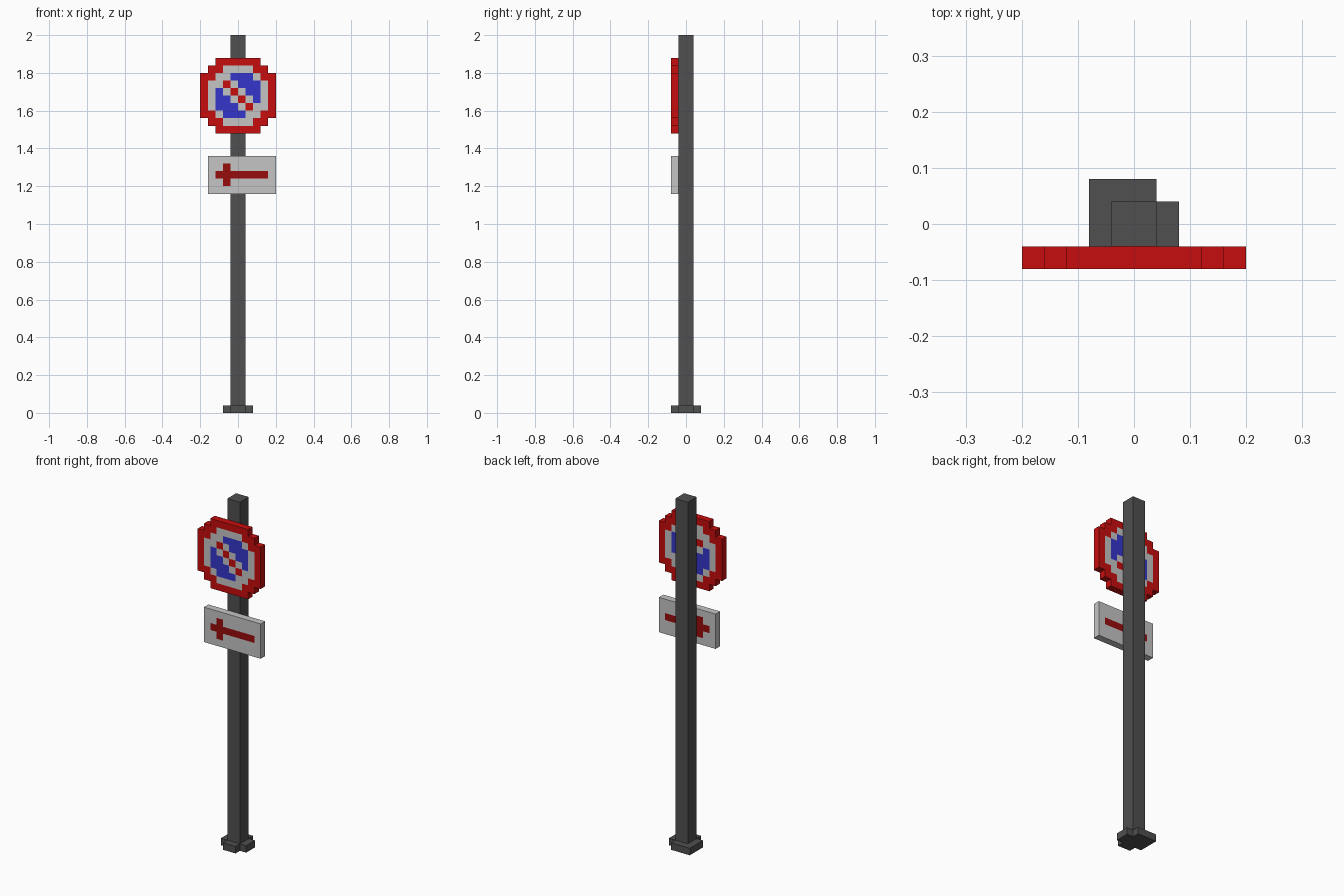
import bpy
import bmesh

if "Cube" in bpy.data.objects:
    bpy.data.objects.remove(bpy.data.objects["Cube"])

U = 0.04  # size of one block


def material(name, rgb):
    m = bpy.data.materials.new(name)
    m.diffuse_color = (*rgb, 1.0)
    m.use_nodes = True
    m.node_tree.nodes["Principled BSDF"].inputs["Base Color"].default_value = m.diffuse_color
    return m


MATS = {
    "G": material("dark grey", (0.08, 0.08, 0.08)),
    "R": material("bright red", (0.57, 0.004, 0.004)),
    "W": material("light grey", (0.56, 0.56, 0.56)),
    "B": material("blue", (0.035, 0.035, 0.6)),
    "A": material("dark red", (0.31, 0.004, 0.004)),
}


def block_plate(name, rows, place):
    """Coloured block pattern (top row first), one block thick.
    place maps pattern column/row lines to a 3D point."""
    keys = sorted(set("".join(rows)) - {"."})
    me = bpy.data.meshes.new(name)
    for k in keys:
        me.materials.append(MATS[k])
    bm = bmesh.new()
    for r, row in enumerate(rows):
        for c, k in enumerate(row):
            if k == ".":
                continue
            corners = [(c, r + 1), (c + 1, r + 1), (c + 1, r), (c, r)]
            f = bm.faces.new([bm.verts.new(place(i, j)) for i, j in corners])
            f.material_index = keys.index(k)
    bmesh.ops.remove_doubles(bm, verts=bm.verts, dist=U / 100)
    bm.to_mesh(me)
    bm.free()
    ob = bpy.data.objects.new(name, me)
    bpy.context.collection.objects.link(ob)
    mod = ob.modifiers.new("thickness", "SOLIDIFY")
    mod.thickness = U
    mod.offset = -1
    return ob


# Round no-parking sign: the lower half is the upper half turned around
upper = [
    "..RRRRRR..",
    ".RRWWWWRR.",
    "RRWWBBBWRR",
    "RWWRWBBBWR",
    "RWBWRWBBWR",
]
roundel = upper + [row[::-1] for row in reversed(upper)]
block_plate("round_sign", roundel,
            lambda c, r: (-0.20 + c * U, -0.08, 1.88 - r * U))

# Arrow plate
arrow = [
    "WWWWWWWWW",
    "WWAWWWWWW",
    "WAAAAAAAW",
    "WWAWWWWWW",
    "WWWWWWWWW",
]
block_plate("arrow_plate", arrow,
            lambda c, r: (-0.16 + c * U, -0.08, 1.36 - r * U))

# Uneven foot, seen from above with the back row first
foot = ["GGG.", "GGGG", "GGGG", ".GG."]
block_plate("foot", foot, lambda c, r: (-0.08 + c * U, 0.08 - r * U, U))

# Square post
bpy.ops.mesh.primitive_cube_add(size=1, location=(0, 0, (2 + U) / 2))
post = bpy.context.object
post.name = "post"
post.scale = (2 * U, 2 * U, 2 - U)
bpy.ops.object.transform_apply(location=False, rotation=False, scale=True)
post.data.materials.append(MATS["G"])
